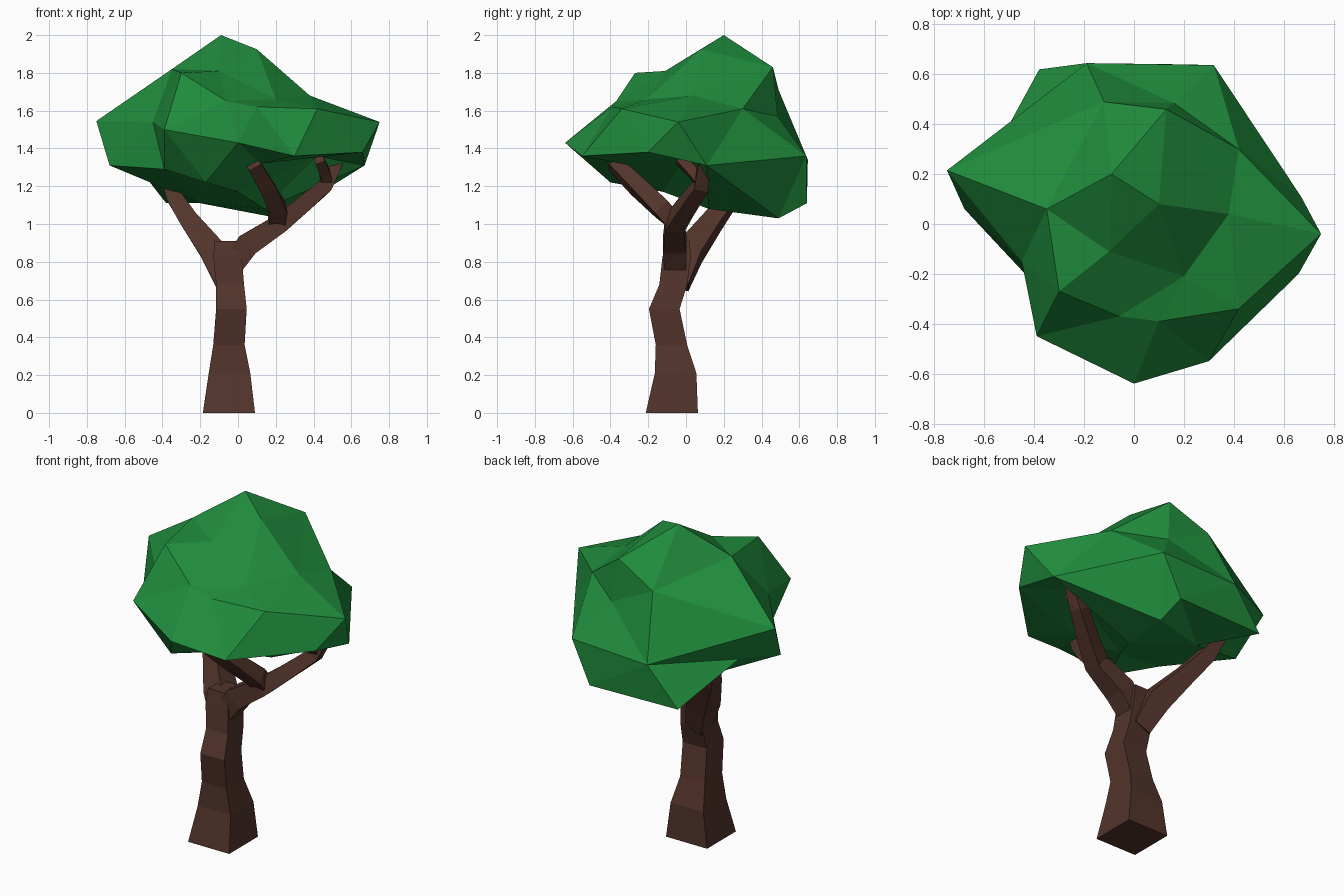
import bpy, bmesh
from mathutils import Vector


def material(name, rgb):
    m = bpy.data.materials.new(name)
    m.diffuse_color = (*rgb, 1)
    return m


BARK = material("bark", (0.085, 0.034, 0.024))
LEAF = material("leaf", (0.014, 0.26, 0.045))


def finish(bm, name, mat):
    bmesh.ops.recalc_face_normals(bm, faces=bm.faces[:])
    me = bpy.data.meshes.new(name)
    bm.to_mesh(me)
    bm.free()
    me.materials.append(mat)
    ob = bpy.data.objects.new(name, me)
    bpy.context.collection.objects.link(ob)
    return ob


def limb(name, path, upright=False):
    """Four-sided tube along (x, y, z, half_width) stations."""
    bm = bmesh.new()
    pts = [Vector(p[:3]) for p in path]
    rings = []
    for i, p in enumerate(pts):
        t = (pts[min(i + 1, len(pts) - 1)] - pts[max(i - 1, 0)]).normalized()
        if upright:
            t = Vector((0, 0, 1))
        u = Vector((0, 1, 0))
        u = (u - t * u.dot(t)).normalized()
        v = t.cross(u)
        h = path[i][3]
        rings.append([bm.verts.new(p + u * a * h + v * b * h)
                      for a, b in ((1, 1), (-1, 1), (-1, -1), (1, -1))])
    for r, s in zip(rings, rings[1:]):
        for k in range(4):
            n = (k + 1) % 4
            bm.faces.new((r[k], r[n], s[n], s[k]))
    bm.faces.new(rings[0])
    bm.faces.new(rings[-1])
    return finish(bm, name, BARK)


# Trunk
limb("trunk", [(-.048, -.075, 0, .138), (-.045, -.055, .21, .110),
               (-.048, -.077, .36, .083), (-.035, -.115, .55, .081),
               (-.042, -.067, .68, .074), (-.055, -.05, .82, .075),
               (-.06, -.045, .91, .065)], upright=True)

# Branches
limb("left_branch", [(-.06, -.04, .68, .055), (-.13, .02, .85, .068),
                     (-.25, .14, 1.01, .050), (-.33, .23, 1.13, .042),
                     (-.37, .28, 1.24, .035)])
limb("right_branch", [(-.05, -.055, .75, .055), (.05, -.06, .89, .062),
                      (.22, -.06, 1.0, .05), (.33, .0, 1.09, .044),
                      (.46, .08, 1.2, .038), (.53, .1, 1.34, .032)])
limb("front_branch", [(.2, -.04, .99, .045), (.21, -.13, 1.08, .047),
                      (.15, -.26, 1.2, .042), (.08, -.38, 1.32, .036)])
limb("twig", [(.47, .09, 1.21, .03), (.46, .04, 1.27, .028),
              (.43, -.03, 1.34, .026)])

# Foliage: lumpy crown, skinned around its centre
crown = [
    (-.09, .20, 2.0), (.10, .08, 1.925), (.13, .46, 1.83), (-.12, .49, 1.71),
    (-.35, .06, 1.82), (-.30, -.27, 1.80), (-.10, -.11, 1.81),
    (.38, .04, 1.68), (.20, -.21, 1.66), (-.06, -.37, 1.65),
    (.10, -.39, 1.62), (.42, -.34, 1.61), (.42, .30, 1.61),
    (.16, .485, 1.57), (.75, -.04, 1.54), (-.75, .215, 1.545),
    (-.45, -.15, 1.54), (-.39, -.45, 1.50), (0, -.64, 1.43),
    (.30, -.55, 1.36), (.66, -.20, 1.38), (.67, .11, 1.31),
    (.32, .637, 1.36), (-.19, .645, 1.34), (-.68, .06, 1.31),
    (-.56, .29, 1.34), (-.38, .62, 1.11), (.20, .64, 1.11),
    # underside
    (.22, .49, 1.03), (-.20, .30, 1.11), (.14, .12, 1.08),
    (-.39, -.25, 1.29), (-.17, -.40, 1.22), (0, -.12, 1.17),
    (.42, 0, 1.36), (.12, -.34, 1.32)]
centre = Vector((0, .05, 1.52))
bm = bmesh.new()
pairs = []
for p in crown:
    d = Vector(p) - centre
    d = Vector((d.x / .75, d.y / .64, d.z / .45)).normalized()
    pairs.append((bm.verts.new(d), p))
bmesh.ops.convex_hull(bm, input=bm.verts[:])
for v, p in pairs:
    v.co = p
finish(bm, "foliage", LEAF)
